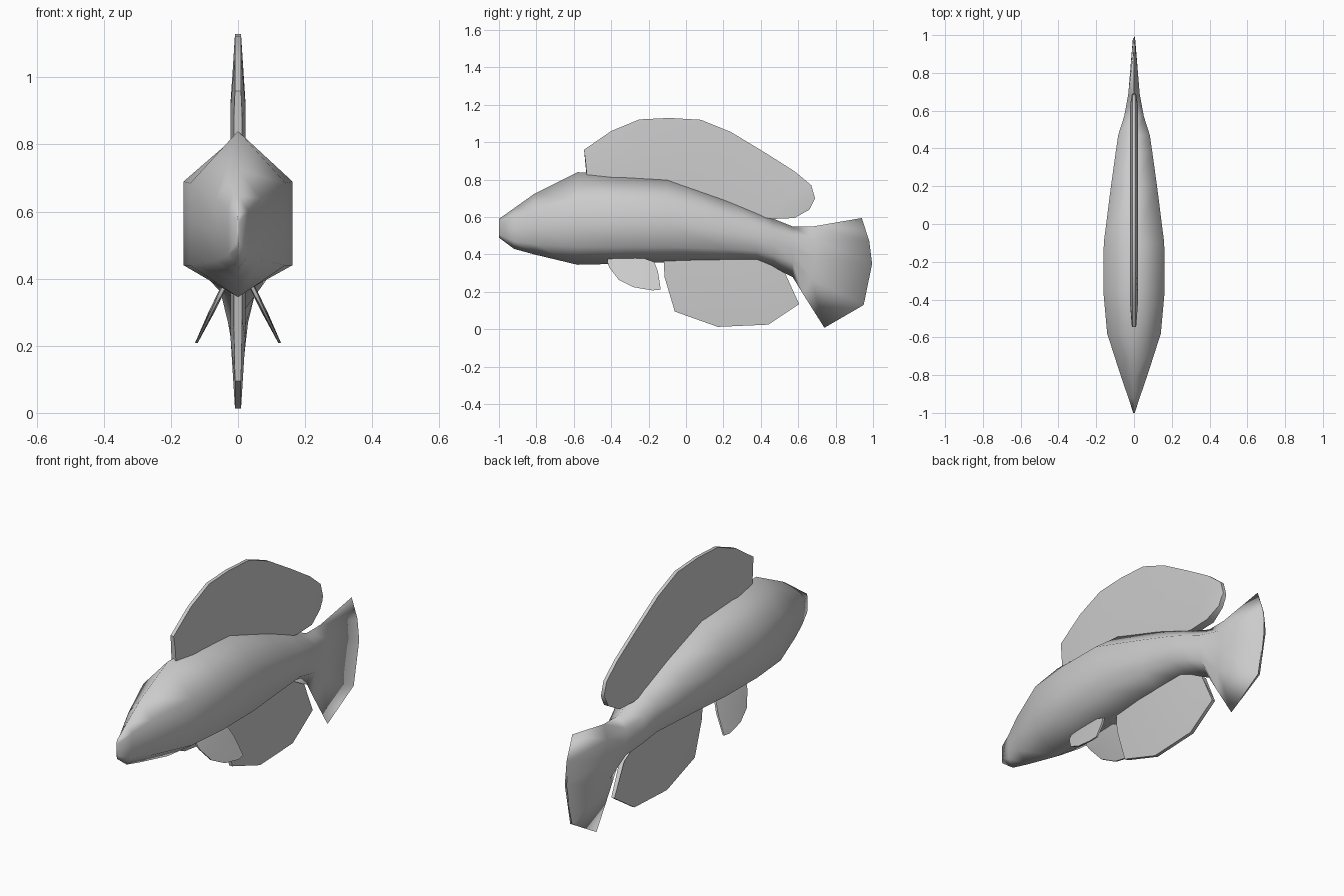
import bpy, bmesh, math
from mathutils import Vector

cube = bpy.data.objects.get("Cube")
if cube:
    bpy.data.objects.remove(cube)

grey = bpy.data.materials.new("plain grey")
grey.use_nodes = True
grey.diffuse_color = (0.6, 0.6, 0.6, 1)
grey.node_tree.nodes["Principled BSDF"].inputs["Base Color"].default_value = (0.6, 0.6, 0.6, 1)


def loft(name, rings, angle):
    """Skin closed rings of points and cap both ends."""
    bm = bmesh.new()
    loops = [[bm.verts.new(p) for p in ring] for ring in rings]
    n = len(loops[0])
    for a, b in zip(loops, loops[1:]):
        for i in range(n):
            j = (i + 1) % n
            bm.faces.new((a[i], a[j], b[j], b[i]))
    bm.faces.new(loops[0])
    bm.faces.new(loops[-1])
    bmesh.ops.recalc_face_normals(bm, faces=bm.faces)
    mesh = bpy.data.meshes.new(name)
    bm.to_mesh(mesh)
    bm.free()
    mesh.materials.append(grey)
    obj = bpy.data.objects.new(name, mesh)
    bpy.context.collection.objects.link(obj)
    bpy.ops.object.select_all(action='DESELECT')
    obj.select_set(True)
    bpy.context.view_layer.objects.active = obj
    bpy.ops.object.shade_smooth_by_angle(angle=math.radians(angle))
    return obj


def body_ring(y, top, upper, lower, bottom, w):
    mid = (upper + lower) / 2
    side = [(w, y, upper), (w, y, mid), (w, y, lower)]
    return [(0, y, top)] + side + [(0, y, bottom)] + [(-x, b, c) for x, b, c in reversed(side)]


def edge_ring(points, w):
    """Thin ring whose levels each have their own y and z."""
    (ty, tz), *mids, (by, bz) = points
    side = [(w, y, z) for y, z in mids]
    return [(0, ty, tz)] + side + [(0, by, bz)] + [(-x, b, c) for x, b, c in reversed(side)]


def fin(name, ribs, rim, thick, place=lambda x, z: x):
    """Each rib runs root, middle, tip in the side plane."""
    rings = []
    for k, (root, middle, tip) in enumerate(ribs):
        m = rim * 1.4 if k in (0, len(ribs) - 1) else thick
        side = [(m, *root), (m, *middle), (rim, *tip)]
        ring = side + [(-x, y, z) for x, y, z in reversed(side)]
        rings.append([(place(x, z), y, z) for x, y, z in ring])
    return loft(name, rings, 50)


# Body with tail fan
loft("body_and_tail", [
    edge_ring([(-1, .59), (-1, .57), (-1, .54), (-1, .51), (-1, .49)], .004),
    body_ring(-.92, .647, .60, .47, .43, .03),
    body_ring(-.81, .725, .64, .455, .40, .068),
    body_ring(-.58, .84, .685, .44, .345, .142),
    body_ring(-.36, .83, .69, .44, .35, .162),
    body_ring(-.10, .815, .69, .44, .358, .16),
    body_ring(.20, .71, .61, .43, .36, .122),
    body_ring(.38, .635, .56, .42, .36, .097),
    body_ring(.47, .59, .53, .395, .33, .084),
    body_ring(.57, .55, .50, .36, .28, .052),
    edge_ring([(.68, .55), (.69, .48), (.69, .38), (.67, .27), (.625, .19)], .03),
    edge_ring([(.94, .595), (.98, .47), (.995, .35), (.95, .13), (.74, .008)], .005),
], 100)

# Tall back fin
fin("dorsal_fin", [
    ((-.53, .80), (-.535, .88), (-.545, .96)),
    ((-.40, .79), (-.40, .92), (-.40, 1.06)),
    ((-.25, .78), (-.25, .93), (-.25, 1.122)),
    ((-.09, .77), (-.07, .92), (-.09, 1.13)),
    ((.06, .72), (.08, .88), (.08, 1.12)),
    ((.20, .67), (.23, .83), (.24, 1.055)),
    ((.34, .61), (.39, .75), (.43, .94)),
    ((.46, .59), (.53, .69), (.58, .845)),
    ((.58, .595), (.62, .67), (.67, .77)),
    ((.66, .64), (.68, .68), (.69, .70)),
], .009, .022)

# Belly fin
fin("anal_fin", [
    ((-.12, .39), (-.115, .28), (-.06, .095)),
    ((.06, .39), (.08, .22), (.17, .013)),
    ((.35, .39), (.38, .22), (.44, .025)),
    ((.45, .345), (.53, .30), (.605, .135)),
], .009, .022)

# Splayed pair of lower fins
for side, sign in (("left", 1), ("right", -1)):
    fin(side + "_pelvic_fin", [
        ((-.42, .375), (-.418, .35), (-.41, .33)),
        ((-.36, .38), (-.36, .32), (-.36, .265)),
        ((-.27, .38), (-.27, .30), (-.28, .225)),
        ((-.22, .378), (-.20, .30), (-.18, .208)),
        ((-.17, .36), (-.15, .31), (-.135, .212)),
    ], .004, .009, lambda x, z, s=sign: s * (.045 + (.37 - z) * .49 + x))
